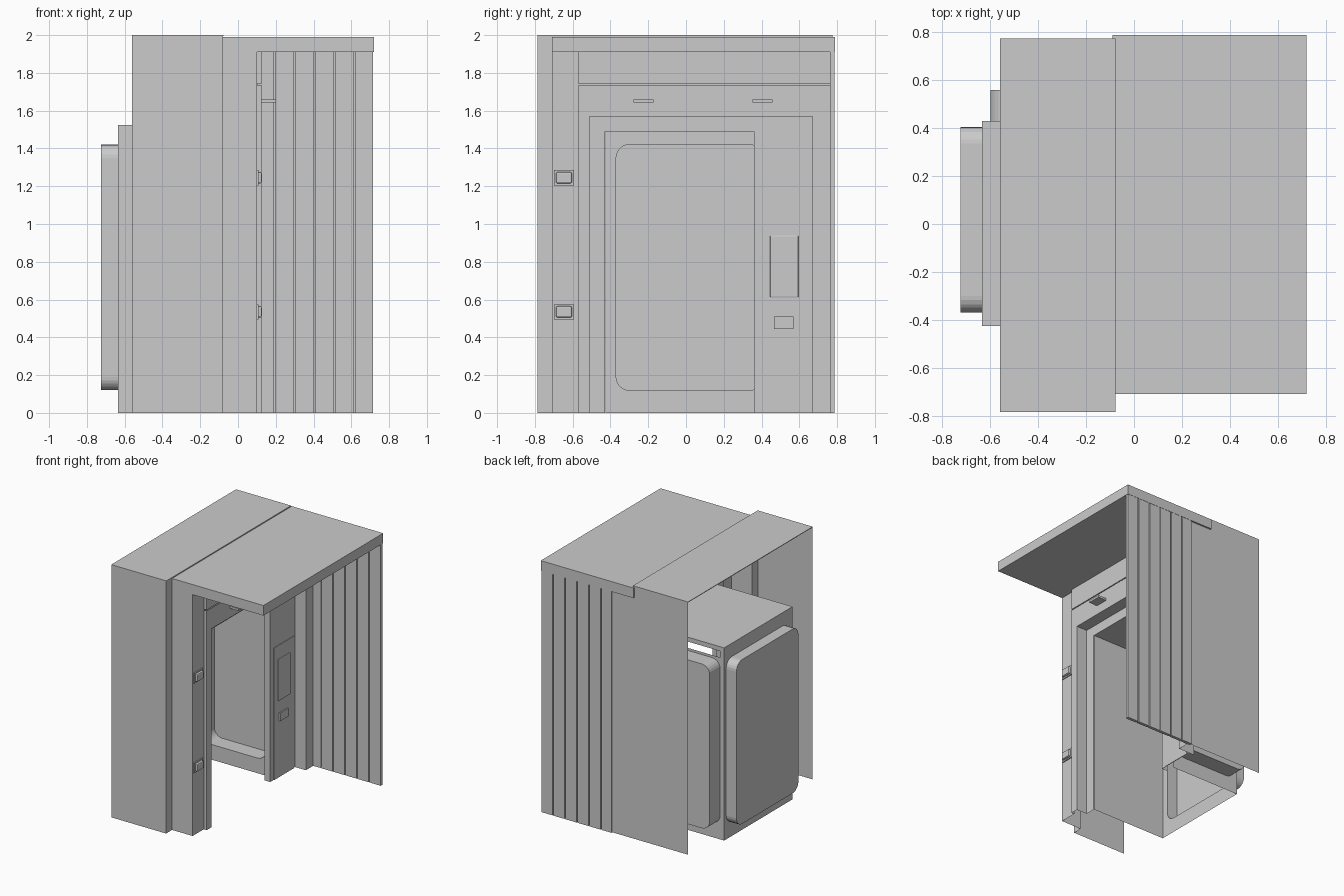
import bpy, bmesh, math

if "Cube" in bpy.data.objects:
    bpy.data.objects.remove(bpy.data.objects["Cube"])


def finish(name, bm, smooth=False):
    bmesh.ops.remove_doubles(bm, verts=bm.verts[:], dist=1e-5)
    bmesh.ops.recalc_face_normals(bm, faces=bm.faces[:])
    me = bpy.data.meshes.new(name)
    bm.to_mesh(me)
    bm.free()
    ob = bpy.data.objects.new(name, me)
    bpy.context.collection.objects.link(ob)
    return ob


def box(name, x, y, z, skip=(), bevel=0):
    """Box from ranges; skip drops faces such as '-z'."""
    bm = bmesh.new()
    bmesh.ops.create_cube(bm, size=1)
    for v in bm.verts:
        for i, r in enumerate((x, y, z)):
            v.co[i] = r[0] if v.co[i] < 0 else r[1]
    bm.normal_update()
    axes = {'x': 0, 'y': 1, 'z': 2}
    drop = [f for f in bm.faces for s in skip
            if f.normal[axes[s[1]]] * (1 if s[0] == '+' else -1) > 0.9]
    bmesh.ops.delete(bm, geom=drop, context='FACES')
    ob = finish(name, bm)
    if bevel:
        m = ob.modifiers.new("bevel", 'BEVEL')
        m.width, m.segments = bevel, 2
    return ob


def strip(name, path, z):
    """Vertical sheet following an xy path."""
    bm = bmesh.new()
    lo = [bm.verts.new((px, py, z[0])) for px, py in path]
    hi = [bm.verts.new((px, py, z[1])) for px, py in path]
    for i in range(len(path) - 1):
        bm.faces.new((lo[i], lo[i + 1], hi[i + 1], hi[i]))
    return finish(name, bm)


def rounded(u, v, r, n=6):
    pts = []
    for k, (cu, cv) in enumerate(((u[1] - r, v[1] - r), (u[0] + r, v[1] - r),
                                  (u[0] + r, v[0] + r), (u[1] - r, v[0] + r))):
        for i in range(n + 1):
            a = math.pi / 2 * (k + i / n)
            pts.append((cu + r * math.cos(a), cv + r * math.sin(a)))
    return pts


def recessed_wall(name, place, u, v, hu, hv, depth, r=0.07):
    """Flat wall sheet with a rounded alcove pushed outwards."""
    bm = bmesh.new()
    rect = [bm.verts.new(place(a, b, 0)) for a, b in
            ((u[0], v[0]), (u[1], v[0]), (u[1], v[1]), (u[0], v[1]))]
    pts = rounded(hu, hv, r)
    rim = [bm.verts.new(place(a, b, 0)) for a, b in pts]
    back = [bm.verts.new(place(a, b, depth)) for a, b in pts]
    edges = [bm.edges.new((l[i - 1], l[i])) for l in (rect, rim) for i in range(len(l))]
    bmesh.ops.triangle_fill(bm, use_beauty=True, edges=edges)
    for i in range(len(rim)):
        bm.faces.new((rim[i - 1], rim[i], back[i], back[i - 1]))
    bm.faces.new(back)
    return finish(name, bm)


def arch(name, outer, inner, x0, x1):
    """Door-frame sheet: joins outer (y0,y1,top) at x0 to inner at x1."""
    bm = bmesh.new()
    loops = []
    for (a, b, t), x in ((outer, x0), (inner, x1)):
        loops.append([bm.verts.new((x, py, pz)) for py, pz in
                      ((a, 0), (a, t), (b, t), (b, 0))])
    for i in range(3):
        bm.faces.new((loops[0][i], loops[0][i + 1], loops[1][i + 1], loops[1][i]))
    return finish(name, bm)


# Rear outer shell, open at the back and bottom
strip("shell_left_side", [(-.56, -.785), (-.08, -.785), (-.08, -.71), (.1, -.71), (.1, -.57)], (0, 1.91))
strip("shell_left_top_edge", [(-.56, -.785), (-.08, -.785), (-.08, .775)], (1.91, 2))
strip("shell_right_side", [(-.56, .775), (.1, .775)], (0, 1.91))
strip("shell_right_top_edge", [(-.56, .775), (-.08, .775)], (1.91, 2))
box("shell_top", (-.56, -.078), (-.785, .775), (1.995, 2))

# Canopy roof
box("canopy_roof", (-.09, .72), (-.71, .788), (1.91, 1.99))

# Slatted side wall
box("slat_backing", (.1, .715), (.77, .778), (0, 1.91))
cuts = [.1, .195, .3, .405, .51, .615, .72]
for i, (a, b) in enumerate(zip(cuts, cuts[1:])):
    box(f"wall_slat_{i}", (a + .004, b - .004), (.762, .786), (0, 1.91))

# Front fascia: header panel above the door frame
box("header_panel", (.1, .125), (-.57, .775), (1.742, 1.91))
strip("frame_left_return", [(.1, -.57), (.125, -.57)], (0, 1.735))
strip("frame_top_backing", [(.1, -.57), (.1, .775)], (1.70, 1.76))
arch("door_frame", (-.57, .775, 1.735), (-.51, .67, 1.57), .125, .125)
arch("door_jamb", (-.51, .67, 1.57), (-.51, .67, 1.57), .125, .03)
arch("inner_frame", (-.51, .67, 1.57), (-.43, .67, 1.49), .03, .03)

# Small downlights and side lamps
for i, y in enumerate((-.225, .405)):
    box(f"downlight_{i}", (.125, .2), (y - .053, y + .053), (1.643, 1.66))
for i, z in enumerate((1.245, .535)):
    box(f"lamp_base_{i}", (.1, .108), (-.7, -.592), (z - .04, z + .04))
    box(f"lamp_lens_{i}", (.1, .126), (-.688, -.604), (z - .03, z + .03), bevel=.008)

# Control column with screen and slot
box("control_column", (-.02, .03), (.36, .67), (0, 1.49), skip=('-z', '-x'))
box("control_panel", (.03, .035), (.4, .65), (0, 1.045))
box("control_screen", (.035, .045), (.445, .595), (.61, .94), bevel=.006)
box("card_slot", (.035, .045), (.465, .57), (.445, .51))

# Inner cabin: plain wall, two alcove walls and ceiling
strip("cabin_left_wall", [(.03, -.425), (-.635, -.425)], (0, 1.5))
recessed_wall("cabin_back_wall", lambda u, v, d: (-.635 - d, u, v),
              (-.425, .43), (0, 1.5), (-.37, .405), (.12, 1.42), .09)
recessed_wall("cabin_right_wall", lambda u, v, d: (u, .43 + d, v),
              (-.635, -.02), (0, 1.44), (-.6, -.06), (.12, 1.42), .13)
box("cabin_corner_post", (-.635, -.6), (.42, .43), (1.44, 1.5))
box("cabin_ceiling", (-.635, .03), (-.425, .43), (1.49, 1.525))
